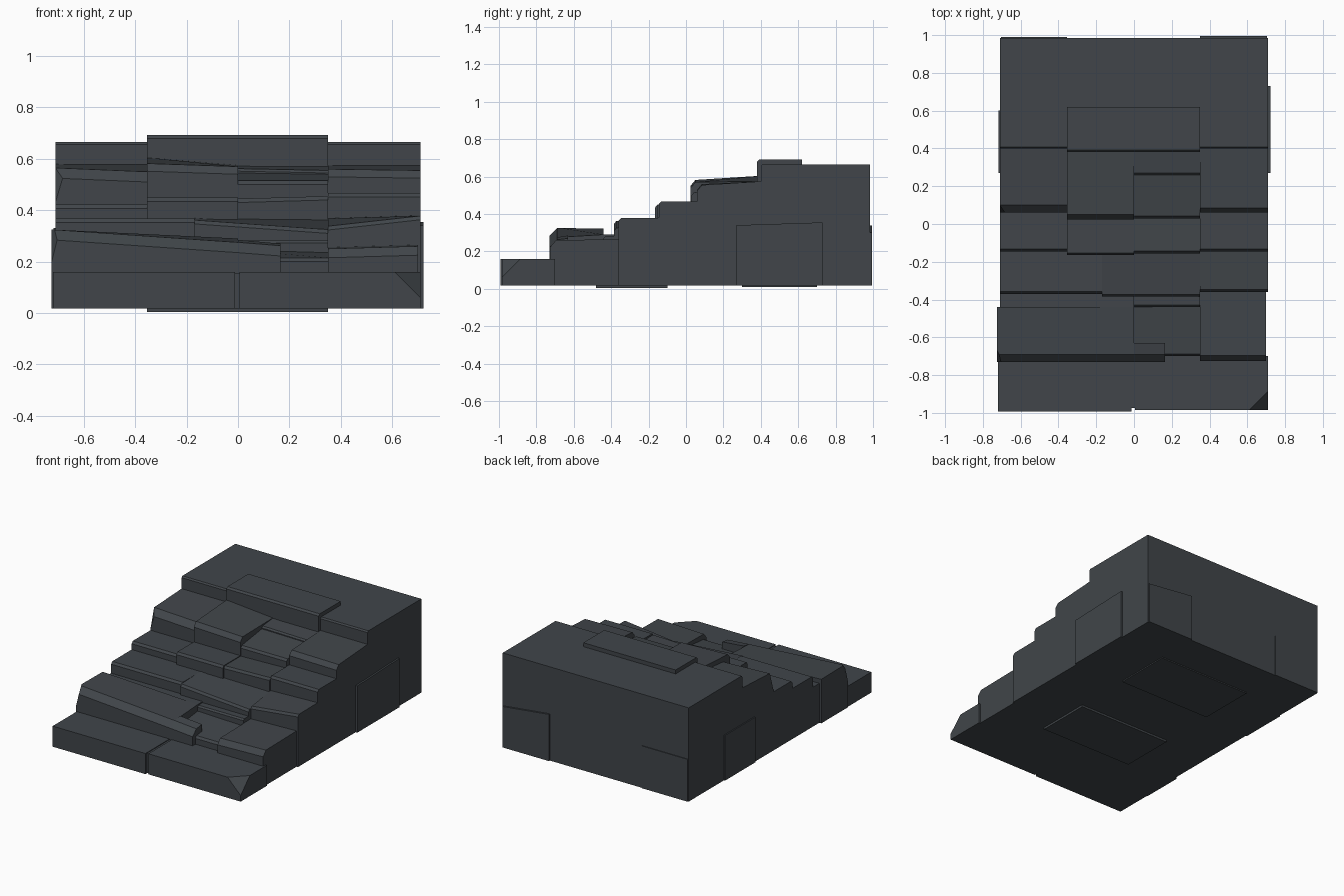
import bpy
import bmesh
from mathutils import Vector

cube = bpy.data.objects.get("Cube")
if cube:
    bpy.data.objects.remove(cube, do_unlink=True)

# One dark slate colour for the whole staircase
slate = bpy.data.materials.new("dark slate")
slate.use_nodes = True
colour = (0.052, 0.060, 0.068, 1)
slate.diffuse_color = colour
shader = next(n for n in slate.node_tree.nodes if n.type == 'BSDF_PRINCIPLED')
shader.inputs["Base Color"].default_value = colour
shader.inputs["Roughness"].default_value = 0.9

# Shared column joints and floor height
RIGHT, MID_RIGHT, CENTRE, MID_LEFT, LEFT = -0.71, -0.355, 0, 0.35, 0.71
FLOOR = 0.018


def finish(bm, name):
    bmesh.ops.recalc_face_normals(bm, faces=bm.faces)
    mesh = bpy.data.meshes.new(name)
    bm.to_mesh(mesh)
    bm.free()
    mesh.materials.append(slate)
    obj = bpy.data.objects.new(name, mesh)
    bpy.context.collection.objects.link(obj)
    return obj


def stone(name, x0, x1, front, back, heights, run=0.012, drop=0.015,
          floor=FLOOR, cut=None):
    """Block with a sloped top (front pair, back pair) and a chamfered nose."""
    bm = bmesh.new()
    rings = []
    for x, zf, zb in ((x0, heights[0], heights[2]), (x1, heights[1], heights[3])):
        profile = [(back, floor), (back, zb), (front + run, zf),
                   (front, zf - drop), (front, floor)]
        rings.append([bm.verts.new((x, y, z)) for y, z in profile])
    bm.faces.new(rings[0])
    bm.faces.new(rings[1])
    for i in range(len(rings[0])):
        j = (i + 1) % len(rings[0])
        bm.faces.new((rings[0][i], rings[0][j], rings[1][j], rings[1][i]))
    bmesh.ops.recalc_face_normals(bm, faces=bm.faces)
    # Optional broken corner: slice along a plane and cap it
    if cut:
        point, normal = cut
        geom = bm.verts[:] + bm.edges[:] + bm.faces[:]
        res = bmesh.ops.bisect_plane(bm, geom=geom, plane_co=Vector(point),
                                     plane_no=Vector(normal), clear_outer=True)
        edges = [e for e in res["geom_cut"] if isinstance(e, bmesh.types.BMEdge)]
        bmesh.ops.contextual_create(bm, geom=edges)
    return finish(bm, name)


def flat(z):
    return (z, z, z, z)


# First step, with a broken corner
front, back = -0.985, -0.7
stone("first_step_right", RIGHT - 0.01, CENTRE - 0.012, front - 0.008, back, flat(0.16), 0, 0)
stone("first_step_joint", CENTRE - 0.012, CENTRE + 0.005, front + 0.012, back, flat(0.155), 0, 0)
stone("first_step_left", CENTRE + 0.005, LEFT, front, back, flat(0.16), 0, 0,
      cut=((LEFT, front, 0.06), (1, -1, 1)))

# Second step: long tilted slab, sunken notch and end block
front, back = -0.73, -0.36
stone("second_step_slab", RIGHT - 0.015, CENTRE, front, -0.44,
      (0.325, 0.275, 0.322, 0.29), 0.04, 0.04, cut=((-0.7, front, 0.3), (-2, -1, 0.5)))
stone("second_step_slab_end", CENTRE, 0.165, front, -0.63,
      (0.275, 0.262, 0.285, 0.27), 0.04, 0.04)
stone("second_step_notch", CENTRE, MID_LEFT, front + 0.03, -0.44,
      (0.215, 0.215, 0.245, 0.235))
stone("second_step_back_right", RIGHT, CENTRE, -0.44, back, flat(0.29), 0, 0)
stone("second_step_back_left", CENTRE, MID_LEFT, -0.44, back, flat(0.282), 0.01, 0.01)
stone("second_step_left", MID_LEFT, LEFT - 0.01, front + 0.005, back,
      (0.25, 0.26, 0.255, 0.265), 0.03, 0.035)

# Third step: middle stone falls away to one corner
front, back = -0.37, -0.14
stone("third_step_right", RIGHT, -0.17, front, back, flat(0.367))
stone("third_step_middle", -0.17, MID_LEFT, front - 0.015, back,
      (0.362, 0.325, 0.37, 0.365))
stone("third_step_left", MID_LEFT, LEFT, front + 0.01, back,
      (0.338, 0.378, 0.368, 0.38))

# Fourth step
front, back = -0.155, 0.08
stone("fourth_step_right", RIGHT, MID_RIGHT, front + 0.01, back, flat(0.422))
stone("fourth_step_mid_right", MID_RIGHT, CENTRE, front - 0.01, back, flat(0.45))
stone("fourth_step_mid_left", CENTRE, MID_LEFT, front, back, (0.445, 0.455, 0.445, 0.455))
stone("fourth_step_left", MID_LEFT, LEFT, front + 0.01, back, flat(0.467))

# Fifth step: raised slab beside a shallow ledge
front, back = 0.06, 0.41
stone("fifth_step_right", RIGHT, MID_RIGHT, front, back,
      (0.565, 0.55, 0.58, 0.58), 0.04, 0.04, cut=((-0.69, front, 0.5), (-1, -1, 0.3)))
stone("fifth_step_mid_right", MID_RIGHT, CENTRE, front - 0.035, back,
      (0.582, 0.57, 0.605, 0.575), 0.025, 0.03)
stone("fifth_step_ledge", CENTRE, MID_LEFT, front - 0.03, 0.26,
      (0.515, 0.515, 0.545, 0.54))
stone("fifth_step_ledge_back", CENTRE, MID_LEFT, 0.26, back,
      (0.562, 0.555, 0.575, 0.575), 0.01, 0.01)
stone("fifth_step_left", MID_LEFT, LEFT, front, back,
      (0.56, 0.555, 0.575, 0.575), 0.025, 0.03)

# Top landing and the raised stone on it
stone("top_landing", RIGHT, LEFT, 0.4, 0.985, flat(0.665), 0.008, 0.01)
stone("landing_stone", MID_RIGHT, MID_LEFT, 0.38, 0.62, flat(0.692), 0.012, 0.012, 0.5)

# Thin slabs standing proud on the sides, back and underside
stone("side_slab_left", LEFT - 0.1, LEFT + 0.012, 0.27, 0.73, (0.34, 0.34, 0.355, 0.355), 0, 0)
stone("side_slab_right", RIGHT - 0.008, RIGHT + 0.1, 0.27, 0.6, flat(0.33), 0, 0)
stone("back_slab_left", MID_LEFT, LEFT - 0.005, 0.8, 0.995, (0.32, 0.32, 0.34, 0.3), 0, 0)
stone("back_slab_right", RIGHT + 0.005, MID_RIGHT, 0.8, 0.99, flat(0.31), 0, 0)
stone("under_slab", MID_RIGHT, MID_LEFT, -0.48, -0.1, flat(0.03), 0, 0, 0.004)
stone("under_slab_back", MID_RIGHT, MID_LEFT, 0.3, 0.7, flat(0.03), 0, 0, 0.01)
